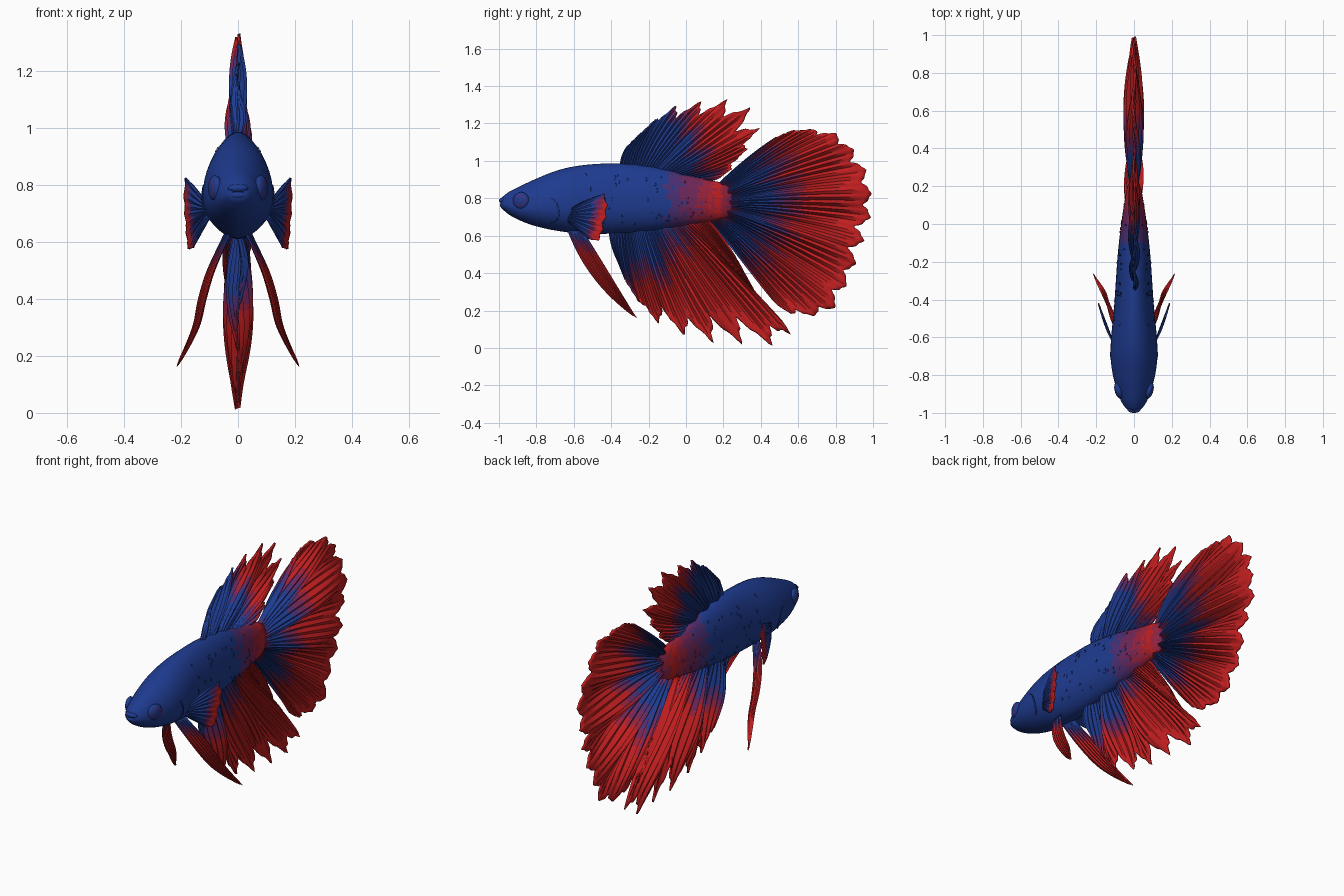
import bpy, bmesh, math, random
from mathutils import Matrix, Vector

if "Cube" in bpy.data.objects:
    bpy.data.objects.remove(bpy.data.objects["Cube"])

random.seed(7)


def material(name, rgb):
    m = bpy.data.materials.new(name)
    m.diffuse_color = (*rgb, 1)
    m.use_nodes = True
    m.node_tree.nodes["Principled BSDF"].inputs["Base Color"].default_value = m.diffuse_color
    return m


# Colour ramp from blue to red
RAMP = [material("blue", (0.013, 0.043, 0.275)),
        material("violet", (0.070, 0.028, 0.170)),
        material("purple", (0.160, 0.020, 0.100)),
        material("crimson", (0.310, 0.016, 0.045)),
        material("red", (0.530, 0.013, 0.014))]


def ramp_index(v):
    return max(0, min(4, math.floor(v * 3) + 1))


def finish(name, bm, mirror=False, thickness=0.0, angle=40):
    me = bpy.data.meshes.new(name)
    bmesh.ops.recalc_face_normals(bm, faces=bm.faces)
    bm.to_mesh(me)
    bm.free()
    for m in RAMP:
        me.materials.append(m)
    ob = bpy.data.objects.new(name, me)
    bpy.context.collection.objects.link(ob)
    bpy.ops.object.select_all(action='DESELECT')
    bpy.context.view_layer.objects.active = ob
    ob.select_set(True)
    bpy.ops.object.shade_smooth_by_angle(angle=math.radians(angle))
    if thickness:
        s = ob.modifiers.new("thickness", 'SOLIDIFY')
        s.thickness = thickness
        s.offset = 0
    if mirror:
        ob.modifiers.new("mirror", 'MIRROR').use_mirror_merge = False
    return ob


def interp(table, x, col=1):
    """Smooth interpolation of one column in a table sorted by its first column."""
    n = len(table)
    x = max(table[0][0], min(table[-1][0], x))
    i = next(k for k in range(n - 1) if x <= table[k + 1][0])

    def slope(k):
        a, b = table[max(k - 1, 0)], table[min(k + 1, n - 1)]
        return (b[col] - a[col]) / (b[0] - a[0])
    p, q = table[i], table[i + 1]
    h = q[0] - p[0]
    t = (x - p[0]) / h
    return ((2*t**3 - 3*t*t + 1) * p[col] + (t**3 - 2*t*t + t) * h * slope(i)
            + (3*t*t - 2*t**3) * q[col] + (t**3 - t*t) * h * slope(i + 1))


# Body sections: y, top, bottom, half width
BODY = [(-0.99, 0.800, 0.750, 0.030), (-0.95, 0.832, 0.715, 0.062),
        (-0.88, 0.868, 0.678, 0.090), (-0.80, 0.905, 0.650, 0.112),
        (-0.70, 0.945, 0.628, 0.124), (-0.60, 0.970, 0.615, 0.121),
        (-0.45, 0.985, 0.610, 0.106), (-0.30, 0.983, 0.617, 0.096),
        (-0.15, 0.962, 0.632, 0.085), (0.0, 0.925, 0.655, 0.068),
        (0.12, 0.897, 0.675, 0.050), (0.20, 0.880, 0.690, 0.034),
        (0.245, 0.845, 0.715, 0.012)]


def skin(y, a, lift=0.0):
    """Point on the body surface; a is the angle around the section."""
    top, bot, w = (interp(BODY, y, c) for c in (1, 2, 3))
    mid = bot + 0.40 * (top - bot)
    c, s = math.cos(a), math.sin(a)
    x = math.copysign(abs(c) ** 1.08, c) * (w + lift)
    return Vector((x, y, mid + s * ((top - mid if s > 0 else mid - bot) + lift)))


def body_tint(y):
    return min((y + 0.10) / 0.25, (0.29 - y) / 0.10)


# Body
bm = bmesh.new()
rings, segs = 80, 40
loops = [[bm.verts.new(skin(-0.99 + 1.235 * i / rings, math.tau * j / segs))
          for j in range(segs)] for i in range(rings + 1)]
for a, b in zip(loops, loops[1:]):
    for j in range(segs):
        k = (j + 1) % segs
        bm.faces.new((a[j], a[k], b[k], b[j]))
bm.faces.new(loops[0])
bm.faces.new(loops[-1])
for f in bm.faces:
    c = f.calc_center_median()
    f.material_index = ramp_index(body_tint(c.y) + random.uniform(-0.12, 0.12))
finish("body", bm, angle=60)


def crescent(bm, y, a, ry, ra, width):
    """Thin crescent plate lying on the body, coloured like the skin below it."""
    rows = []
    for k in range(9):
        g = math.pi * (k / 8 - 0.5)
        yo = y + ry * math.cos(g)
        ao = a + ra * math.sin(g)
        rows.append((bm.verts.new(skin(yo, ao, 0.002)),
                     bm.verts.new(skin(yo - width * math.cos(g) - 0.0006, ao, 0.002))))
    for (p, q), (r, s) in zip(rows, rows[1:]):
        bm.faces.new((p, r, s, q)).material_index = ramp_index(body_tint(y))


# Raised scale edges scattered over the flanks
bm = bmesh.new()
for i in range(45):
    crescent(bm, random.uniform(-0.55, 0.14), random.uniform(-0.8, 0.95),
             random.uniform(0.006, 0.014), random.uniform(0.03, 0.07), 0.004)
finish("scale_edges", bm, mirror=True, thickness=0.002)

# Gill cover edges
bm = bmesh.new()
crescent(bm, -0.725, -0.25, 0.05, 0.5, 0.007)
finish("gill_edges", bm, mirror=True, thickness=0.004)

# Eyes with a violet ring
bm = bmesh.new()
bmesh.ops.create_uvsphere(bm, u_segments=32, v_segments=24, radius=1)
for f in bm.faces:
    f.material_index = 1 if 0.72 < f.calc_center_median().z < 0.84 else 0
bm.transform(Matrix.Translation((0.080, -0.882, 0.788)) @ Matrix.Rotation(-0.3, 4, 'Z')
             @ Matrix.Rotation(math.pi / 2, 4, 'Y') @ Matrix.Diagonal((0.045, 0.045, 0.022, 1)))
finish("eyes", bm, mirror=True)

# Upper and lower lips
for name, z, y in (("upper_lip", 0.788, -0.981), ("lower_lip", 0.764, -0.977)):
    bm = bmesh.new()
    bmesh.ops.create_uvsphere(bm, u_segments=24, v_segments=12, radius=1)
    bm.transform(Matrix.Translation((0, y, z)) @ Matrix.Diagonal((0.036, 0.019, 0.015, 1)))
    finish(name, bm, angle=60)


def along(pts, u):
    """Point at fraction u of a polyline's length."""
    pts = [Vector(p) for p in pts]
    lens = [(b - a).length for a, b in zip(pts, pts[1:])]
    d = u * sum(lens)
    for a, b, l in zip(pts, pts[1:], lens):
        if d <= l:
            return a.lerp(b, d / l)
        d -= l
    return pts[-1]


def fin(name, base, tips, bow, tint, lobes, notch, waves=0, wave=0.0, pleat=0.006,
        cols=120, rows=22, side=None, sharp=1.0, blend=0.45):
    """Pleated fan between a base line and a notched tip line, both in (y, z)."""
    bm = bmesh.new()
    depth = [random.uniform(0.6, 1.3) for _ in range(lobes + 1)]
    grid = []
    for i in range(cols + 1):
        u = i / cols
        p, q = along(base, u), along(tips, u)
        d = q - p
        mid = (p + q) / 2 + Vector((-d.y, d.x)) * 2 * (bow[0] + (bow[1] - bow[0]) * u)
        n = u * lobes
        f = abs(2 * (n % 1) - 1)
        small = abs(2 * ((n * 3) % 1) - 1)
        cut = depth[round(n)] * notch * min(1, 0.25 + 2.5 * u) * (f ** sharp + 0.2 * small)
        fold = pleat * random.uniform(0.5, 1.2) * (0, 1, 0, -1)[i % 4]
        swell = wave * (0.6 + 0.6 * math.sin(math.pi * u))
        line = []
        for j in range(rows + 1):
            s = j / rows
            t = s * (1 - cut * s)
            v = p * (1 - t) ** 2 + mid * 2 * t * (1 - t) + q * t * t
            env = math.sin(math.pi * (0.08 + 0.87 * s))
            x = env * (swell * math.sin(math.tau * waves * u + 1.2 * s) + fold)
            if side:
                x += side(v.x, v.y)
            line.append(bm.verts.new((x, v.x, v.y)))
        grid.append(line)
    for i, (a, b) in enumerate(zip(grid, grid[1:])):
        if i % 3 == 0:
            jit = random.uniform(-blend, blend)
        for j in range(rows):
            face = bm.faces.new((a[j], a[j + 1], b[j + 1], b[j]))
            c = face.calc_center_median()
            face.material_index = ramp_index(tint(c.y, c.z) + jit)
    return finish(name, bm, mirror=side is not None,
                  thickness=0.010 if side is None else 0.007, angle=35)


def tail_tint(y, z):
    r = math.hypot(y - 0.15, z - 0.78)
    return max((r - 0.30) / 0.16, min(0.6, (0.13 - r) / 0.07))


# Tail fin
fin("tail_fin", [(0.18, 0.880), (0.22, 0.82), (0.22, 0.75), (0.13, 0.685)],
    [(0.49, 1.13), (0.58, 1.165), (0.70, 1.17), (0.80, 1.15), (0.88, 1.09), (0.96, 0.97),
     (0.99, 0.86), (1.0, 0.75), (0.97, 0.62), (0.92, 0.47), (0.85, 0.31), (0.79, 0.20),
     (0.70, 0.17), (0.60, 0.165), (0.50, 0.21)],
    (0.025, 0.0), tail_tint, lobes=13, notch=0.085, waves=5, wave=0.036, pleat=0.010,
    cols=168, rows=28, sharp=1.6)

# Dorsal fin
fin("dorsal_fin", [(-0.35, 0.965), (-0.20, 0.955), (0.02, 0.900)],
    [(-0.31, 1.08), (-0.22, 1.17), (-0.12, 1.26), (-0.04, 1.305), (0.10, 1.325),
     (0.22, 1.33), (0.38, 1.28), (0.41, 1.19), (0.35, 1.10), (0.31, 1.03),
     (0.25, 0.96), (0.20, 0.905)],
    (0.08, -0.05), lambda y, z: (y + 0.5 * (z - 0.95) - 0.06) / 0.12,
    lobes=9, notch=0.20, waves=4, wave=0.018, pleat=0.009, cols=120)

# Anal fin
fin("anal_fin", [(-0.41, 0.63), (-0.15, 0.65), (0.12, 0.685)],
    [(-0.36, 0.46), (-0.31, 0.33), (-0.24, 0.23), (-0.16, 0.14), (-0.04, 0.07),
     (0.17, 0.015), (0.34, 0.01), (0.55, 0.0), (0.56, 0.09), (0.46, 0.17),
     (0.39, 0.26), (0.32, 0.38)],
    (-0.05, 0.03), lambda y, z: (math.hypot(y + 0.30, z - 0.65) - 0.22) / 0.13,
    lobes=10, notch=0.17, waves=4, wave=0.036, pleat=0.010, cols=144)

# Pelvic fins, long and trailing, splayed outwards and twisted
SPLAY = [(0.16, 0.212), (0.30, 0.152), (0.40, 0.130), (0.50, 0.098), (0.64, 0.030)]
fin("pelvic_fins", [(-0.635, 0.635), (-0.55, 0.625)],
    [(-0.285, 0.175), (-0.265, 0.162), (-0.28, 0.18)],
    (-0.075, 0.0), lambda y, z: (0.59 - z) / 0.08,
    lobes=3, notch=0.03, pleat=0.005, cols=24, rows=26, blend=0.3,
    side=lambda y, z: interp(SPLAY, z) + 0.22 * (y + 0.60 - (0.63 - z) * 0.68))

# Pectoral fins behind the gills
fin("pectoral_fins", [(-0.63, 0.735), (-0.63, 0.675)],
    [(-0.47, 0.81), (-0.43, 0.825), (-0.415, 0.75), (-0.43, 0.67), (-0.46, 0.575),
     (-0.50, 0.57), (-0.55, 0.62)],
    (0.04, -0.04), lambda y, z: (y - 0.30 * (z - 0.7) + 0.515) / 0.045 - max(0, z - 0.78) * 25,
    lobes=6, notch=0.07, pleat=0.004, cols=48, rows=18, blend=0.25,
    side=lambda y, z: 0.105 + 0.083 * max(0, (y + 0.63) / 0.21) ** 0.8)
